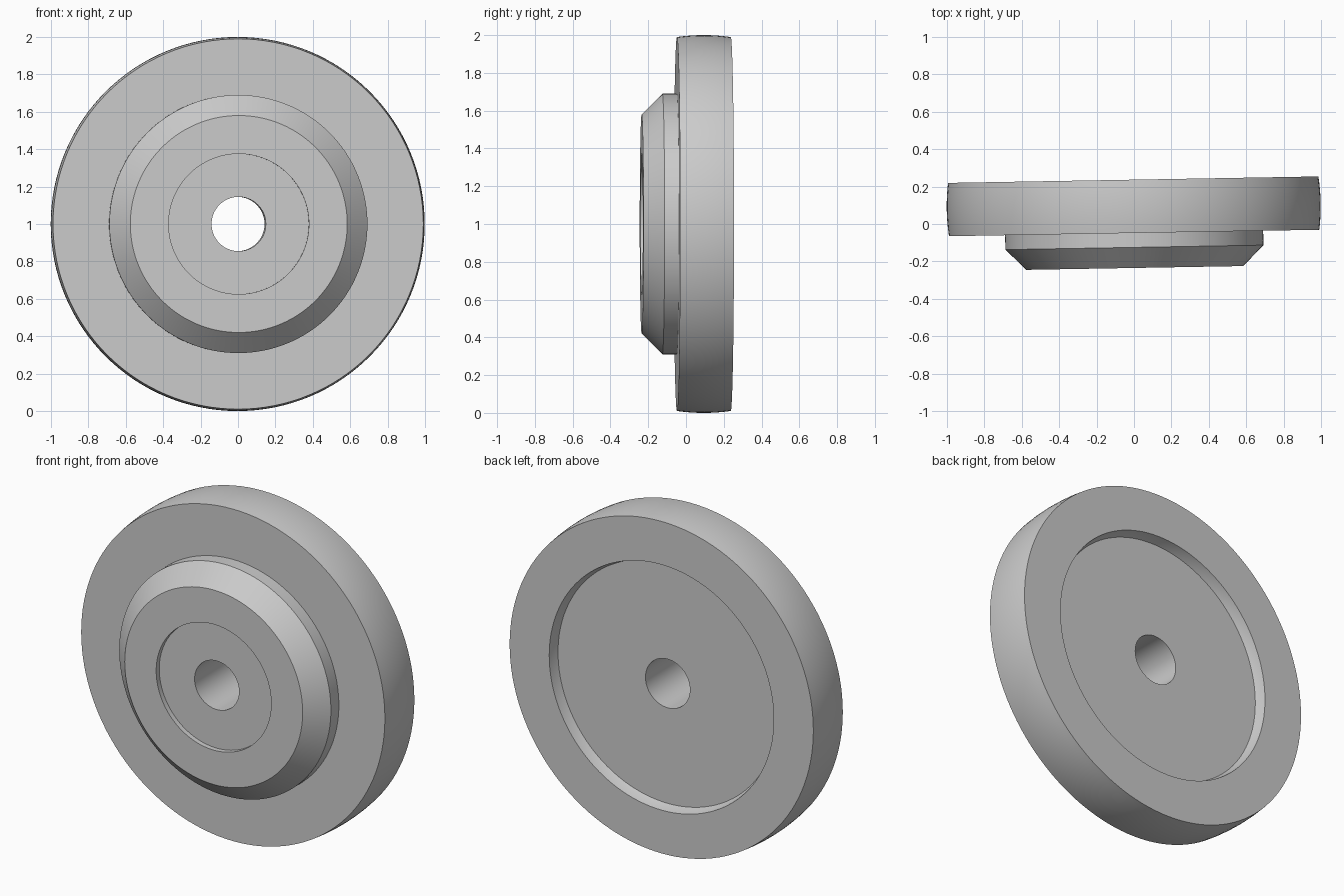
import bpy, bmesh, math
from mathutils import Matrix, Vector

cube = bpy.data.objects.get("Cube")
if cube:
    bpy.data.objects.remove(cube, do_unlink=True)

grey = bpy.data.materials.new("plain grey")
grey.use_nodes = True
colour = (0.6, 0.6, 0.6, 1)
grey.diffuse_color = colour
grey.node_tree.nodes["Principled BSDF"].inputs["Base Color"].default_value = colour

SEGMENTS = 128
FRONT, BACK = -0.048, 0.237      # rim faces along the axle
RIM_EDGE, CROWN = 0.99, 0.01     # the tread bulges slightly


def tread(steps=8):
    """Crowned outer band, from front edge to back edge."""
    for i in range(steps + 1):
        t = i / steps
        yield (RIM_EDGE + CROWN * (1 - (2 * t - 1) ** 2), FRONT + t * (BACK - FRONT))


# Closed cross-section as (radius, axial position)
profile = [
    (0.145, -0.205), (0.375, -0.205), (0.375, -0.235),   # shallow front recess
    (0.58, -0.235), (0.69, -0.125), (0.69, FRONT),       # bevelled hub
    *tread(),
    (0.732, BACK), (0.726, BACK - 0.03), (0.715, BACK - 0.06),  # back recess
    (0.145, BACK - 0.06),                                # axle bore
]

bm = bmesh.new()
verts = [bm.verts.new((r, y, 0)) for r, y in profile]
edges = [bm.edges.new((verts[i - 1], verts[i])) for i in range(len(verts))]
bmesh.ops.spin(bm, geom=verts + edges, cent=(0, 0, 0), axis=(0, 1, 0),
               angle=math.tau, steps=SEGMENTS, use_duplicate=False)
bmesh.ops.remove_doubles(bm, verts=bm.verts, dist=0.0001)
bmesh.ops.recalc_face_normals(bm, faces=bm.faces)

# Slight turn about the vertical, standing on the ground
bm.transform(Matrix.Translation(Vector((0, 0, 1))) @ Matrix.Rotation(math.radians(1), 4, "Z"))

mesh = bpy.data.meshes.new("wheel")
bm.to_mesh(mesh)
bm.free()
mesh.materials.append(grey)
wheel = bpy.data.objects.new("wheel", mesh)
bpy.context.collection.objects.link(wheel)

bpy.ops.object.select_all(action="DESELECT")
wheel.select_set(True)
bpy.context.view_layer.objects.active = wheel
bpy.ops.object.shade_smooth_by_angle(angle=math.radians(25))
